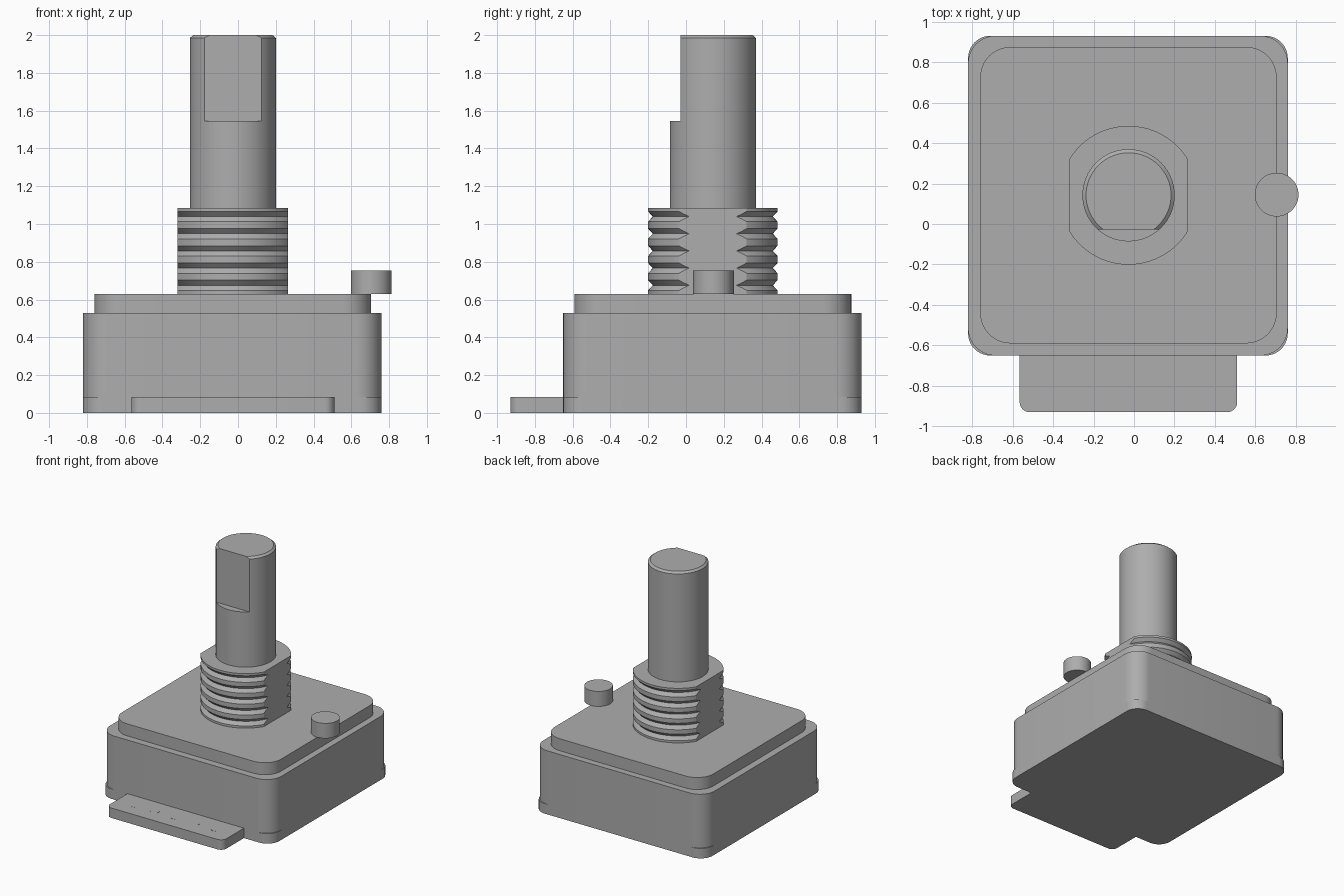
import bpy
import bmesh
import math

old = bpy.data.objects.get("Cube")
if old:
    bpy.data.objects.remove(old, do_unlink=True)

GREY = (0.42, 0.42, 0.42, 1.0)
grey = bpy.data.materials.new("plain grey")
grey.use_nodes = True
grey.diffuse_color = GREY
grey.node_tree.nodes["Principled BSDF"].inputs["Base Color"].default_value = GREY

AXIS_X, AXIS_Y = -0.027, 0.142


def finish(name, bm):
    """Turn a bmesh into a shaded, coloured object."""
    bmesh.ops.recalc_face_normals(bm, faces=bm.faces)
    mesh = bpy.data.meshes.new(name)
    bm.to_mesh(mesh)
    bm.free()
    mesh.shade_smooth()
    mesh.set_sharp_from_angle(angle=math.radians(25))
    mesh.materials.append(grey)
    obj = bpy.data.objects.new(name, mesh)
    bpy.context.collection.objects.link(obj)
    return obj


def plate(name, x0, x1, y0, y1, z0, z1, radius, front_only=False, steps=10):
    """Upright slab with rounded vertical corners."""
    outline = []
    corners = [(x1, y1, 0), (x0, y1, 1), (x0, y0, 2), (x1, y0, 3)]
    for cx, cy, quarter in corners:
        if front_only and quarter < 2:
            outline.append((cx, cy))
            continue
        px = cx - radius if cx == x1 else cx + radius
        py = cy - radius if cy == y1 else cy + radius
        for i in range(steps + 1):
            a = math.pi / 2 * (quarter + i / steps)
            outline.append((px + radius * math.cos(a), py + radius * math.sin(a)))
    bm = bmesh.new()
    face = bm.faces.new([bm.verts.new((x, y, z0)) for x, y in outline])
    top = bmesh.ops.extrude_face_region(bm, geom=[face], use_keep_orig=True)
    verts = [g for g in top["geom"] if isinstance(g, bmesh.types.BMVert)]
    bmesh.ops.translate(bm, verts=verts, vec=(0, 0, z1 - z0))
    return finish(name, bm)


def lathe(profile, cx, cy, segments=64):
    """Capped solid of revolution from (radius, height) points."""
    bm = bmesh.new()
    rings = []
    for r, z in profile:
        rings.append([bm.verts.new((cx + r * math.cos(math.tau * i / segments),
                                    cy + r * math.sin(math.tau * i / segments), z))
                      for i in range(segments)])
    for low, high in zip(rings, rings[1:]):
        for i in range(segments):
            j = (i + 1) % segments
            bm.faces.new((low[i], low[j], high[j], high[i]))
    bm.faces.new(rings[0])
    bm.faces.new(rings[-1])
    return bm


def cut_flat(bm, point, normal):
    """Slice off everything on the normal's side and close the cut."""
    geom = bm.verts[:] + bm.edges[:] + bm.faces[:]
    cut = bmesh.ops.bisect_plane(bm, geom=geom, dist=1e-5, plane_co=point,
                                 plane_no=normal, clear_outer=True)
    edges = [g for g in cut["geom_cut"] if isinstance(g, bmesh.types.BMEdge)]
    bmesh.ops.contextual_create(bm, geom=edges)


# Housing: base board, main case and raised cover
plate("base_board", -0.82, 0.76, -0.65, 0.93, 0, 0.083, 0.11)
plate("case", -0.82, 0.76, -0.65, 0.93, 0.083, 0.53, 0.135)
plate("cover", -0.76, 0.705, -0.59, 0.875, 0.53, 0.63, 0.15)

# Terminal tab with five flush contacts
plate("terminal_tab", -0.565, 0.51, -0.93, -0.63, 0, 0.083, 0.05, front_only=True)
for i in range(5):
    x = AXIS_X + (i - 2) * 0.187
    finish(f"contact_{i + 1}",
           lathe([(0.035, 0.08), (0.035, 0.084)], x, -0.79, 24))

# Locating pin overhanging the cover edge
finish("locating_pin", lathe([(0.108, 0.63), (0.108, 0.755)], 0.705, 0.145, 48))

# Threaded bushing with two side flats
OUTER, INNER, Z0, Z1, TURNS = 0.343, 0.318, 0.63, 1.085, 5
pitch = (Z1 - Z0) / TURNS
thread = [(OUTER, Z0)]
for i in range(TURNS):
    z = Z0 + pitch * i
    thread += [(OUTER, z + pitch * 0.2), (INNER, z + pitch * 0.5),
               (OUTER, z + pitch * 0.8)]
thread.append((OUTER, Z1))
bushing = lathe(thread, AXIS_X, AXIS_Y)
for side in (-1, 1):
    cut_flat(bushing, (AXIS_X + side * 0.292, 0, 0), (side, 0, 0))
finish("threaded_bushing", bushing)

# Shaft: round lower part, then chamfered end with a flat on the front
R = 0.228
finish("shaft_lower", lathe([(R, Z1), (R, 1.545)], AXIS_X, AXIS_Y))
end = lathe([(R, 1.545), (R, 1.985), (R - 0.018, 2.0)], AXIS_X, AXIS_Y)
cut_flat(end, (0, -0.028, 0), (0, -1, 0))
finish("shaft_flat_end", end)
